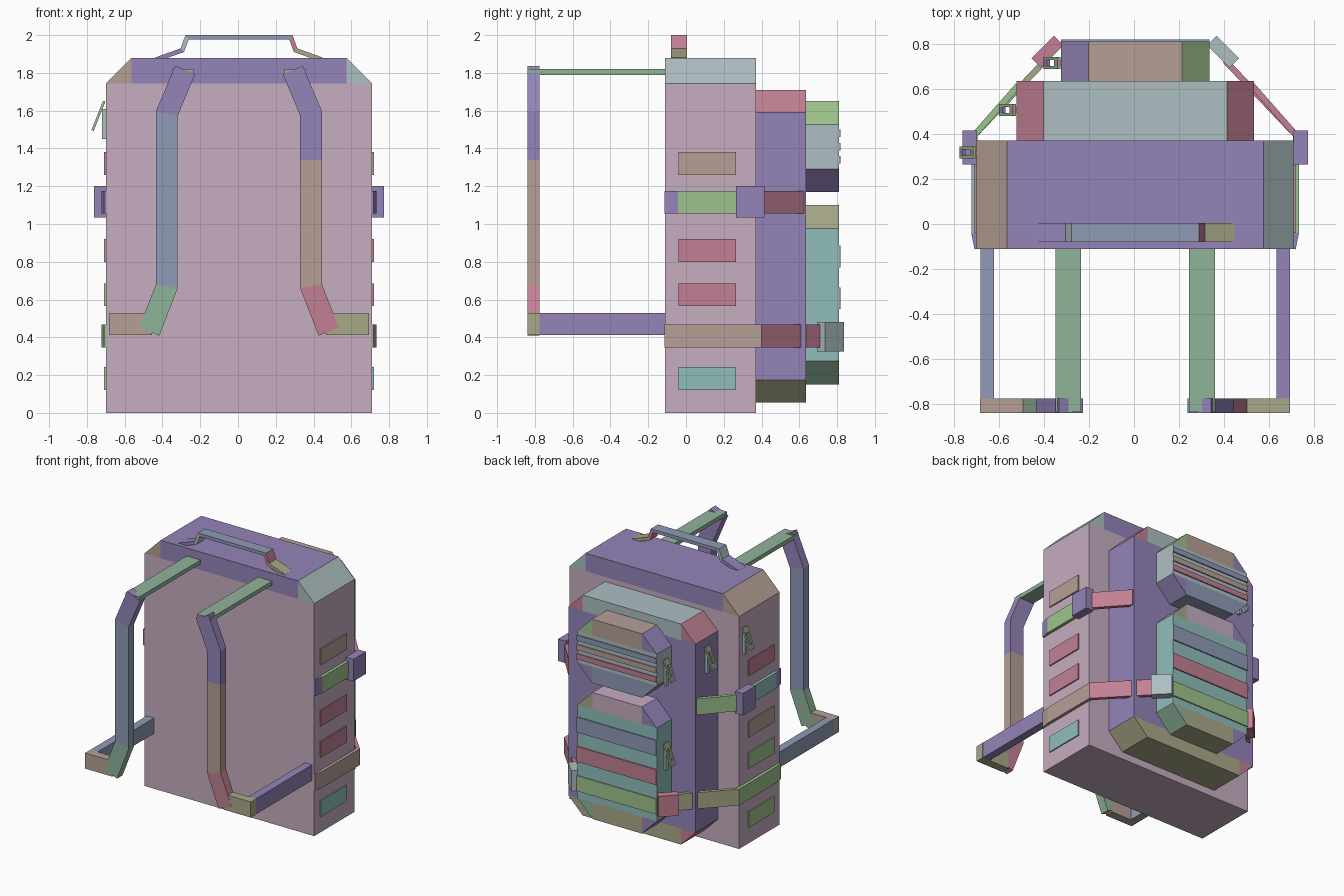
import bpy, bmesh
from mathutils import Vector

cube = bpy.data.objects.get("Cube")
if cube:
    bpy.data.objects.remove(cube, do_unlink=True)

# Palette
COLOURS = dict(mauve="c6adc0", purple="9484b8", pale="aebfc2", brown="b6a096",
               green="9fc48e", pink="c28093", olive="a9a98a", teal="90bebb",
               slate="909bb6", sea="90b49a")
MATS = {}
for label, code in COLOURS.items():
    srgb = [int(code[i:i + 2], 16) / 255 for i in (0, 2, 4)]
    col = [((c + 0.055) / 1.055) ** 2.4 for c in srgb] + [1]
    mat = bpy.data.materials.new(label)
    mat.use_nodes = True
    mat.diffuse_color = col
    bsdf = mat.node_tree.nodes["Principled BSDF"]
    bsdf.inputs["Base Color"].default_value = col
    bsdf.inputs["Roughness"].default_value = 0.8
    MATS[label] = mat

MID = 0.005  # the pack's centre line


def finish(name, bm, colour_of):
    """Turn a bmesh into an object, colouring each face by colour_of(face)."""
    bmesh.ops.recalc_face_normals(bm, faces=bm.faces)
    mesh = bpy.data.meshes.new(name)
    used = []
    for f in bm.faces:
        label = colour_of(f)
        if label not in used:
            used.append(label)
            mesh.materials.append(MATS[label])
        f.material_index = used.index(label)
    bm.to_mesh(mesh)
    bm.free()
    obj = bpy.data.objects.new(name, mesh)
    bpy.context.collection.objects.link(obj)
    return obj


def block(name, half, y, z, cut, grid, base_cut=True):
    """Chamfered compartment; grid holds colours by row (top first) and column."""
    (y0, y1), (z0, z1) = y, z
    low = cut if base_cut else 0
    pts = [(half, z0 + low), (half, z1 - cut), (half - cut, z1), (cut - half, z1),
           (-half, z1 - cut), (-half, z0 + low)]
    if base_cut:
        pts += [(cut - half, z0), (half - cut, z0)]
    bm = bmesh.new()
    face = bm.faces.new([bm.verts.new((MID + px, y0, pz)) for px, pz in pts])
    side = bmesh.ops.extrude_face_region(bm, geom=[face])["geom"]
    bmesh.ops.translate(bm, vec=(0, y1 - y0, 0),
                        verts=[v for v in side if isinstance(v, bmesh.types.BMVert)])
    planes = [((MID + s * (half - cut), 0, 0), (1, 0, 0)) for s in (-1, 1)]
    planes.append(((0, 0, z1 - cut), (0, 0, 1)))
    if base_cut:
        planes.append(((0, 0, z0 + cut), (0, 0, 1)))
    for co, no in planes:
        bmesh.ops.bisect_plane(bm, geom=bm.verts[:] + bm.edges[:] + bm.faces[:],
                               plane_co=co, plane_no=no)

    def rule(f):
        c = f.calc_center_median()
        dx = c.x - MID
        column = 0 if dx < cut - half else 2 if dx > half - cut else 1
        row = 0 if c.z > z1 - cut else 2 if c.z < z0 + low else 1
        return grid[row][column]
    return finish(name, bm, rule)


def ribbon(name, path, thick, lo, hi, colours, up="z"):
    """Mitred strap along a 2D path: (x, y) raised in z, or (x, z) run along y."""
    path = [Vector(p) for p in path]
    dirs = [(b - a).normalized() for a, b in zip(path, path[1:])]
    bm = bmesh.new()
    rings = []
    for i, p in enumerate(path):
        a, b = dirs[max(i - 1, 0)], dirs[min(i, len(dirs) - 1)]
        na, nb = Vector((-a.y, a.x)), Vector((-b.y, b.x))
        n = (na + nb).normalized()
        n *= thick / 2 / n.dot(na)
        ring = []
        for q, h in ((p + n, lo), (p + n, hi), (p - n, hi), (p - n, lo)):
            ring.append(bm.verts.new((q.x, q.y, h) if up == "z" else (q.x, h, q.y)))
        rings.append(ring)
    tint = {}
    last = len(rings) - 2
    for i in range(last + 1):
        a, b = rings[i], rings[i + 1]
        faces = [bm.faces.new((a[k], a[(k + 1) % 4], b[(k + 1) % 4], b[k])) for k in range(4)]
        if i == 0:
            faces.append(bm.faces.new(a))
        if i == last:
            faces.append(bm.faces.new(b))
        for f in faces:
            tint[f] = colours[min(i, len(colours) - 1)]
    return finish(name, bm, lambda f: tint[f])


def mirrored(s, pts):
    return [(MID + s * px, q) for px, q in pts]


# Compartments
block("main_compartment", 0.705, (-0.11, 0.37), (0, 1.88), 0.135,
      [("brown", "purple", "pale"), ("mauve",) * 3], base_cut=False)
block("middle_compartment", 0.528, (0.37, 0.635), (0.055, 1.71), 0.12,
      [("pink", "pale", "pink"), ("purple",) * 3, ("pink", "olive", "olive")])
block("upper_pocket", 0.33, (0.635, 0.81), (1.17, 1.65), 0.122,
      [("purple", "brown", "green"), ("pale",) * 3, ("slate", "slate", "purple")])
block("lower_pocket", 0.33, (0.635, 0.81), (0.15, 1.1), 0.125,
      [("purple", "mauve", "olive"), ("teal",) * 3, ("purple", "olive", "sea")])

# Raised bands on the two rear pockets
BANDS = [(0.77, 0.885, "slate"), (0.55, 0.665, "pink"), (0.33, 0.445, "green"),
         (1.32, 1.36, "pink"), (1.39, 1.43, "brown"), (1.46, 1.5, "slate")]
for i, (z0, z1, label) in enumerate(BANDS):
    ribbon(f"pocket_band_{i + 1}", mirrored(1, [(-0.33, 0.812), (0.33, 0.812)]),
           0.014, z0, z1, [label])

# Carry handle
ribbon("carry_handle",
       mirrored(1, [(-0.44, 1.87), (-0.3, 1.92), (-0.275, 1.988), (0.275, 1.988),
                    (0.3, 1.92), (0.44, 1.87)]),
       0.024, -0.08, 0.005, ["purple", "pale", "slate", "pink", "olive"], up="y")

SIDES = {
    "left": dict(s=1, web=["purple", "purple", "brown", "pink"], foot="olive", bar="purple",
                 patches=["teal", "pink", "pink", "brown"],
                 upper=["purple", "green", "pink"], lower=["brown", "brown", "pink"],
                 clip="pale"),
    "right": dict(s=-1, web=["purple", "slate", "slate", "sea"], foot="brown", bar="slate",
                  patches=["green", "green", "brown", "pink"],
                  upper=["purple", "teal", "green"], lower=["green", "green", "olive"],
                  clip="pink"),
}
for side, d in SIDES.items():
    s = d["s"]
    # Shoulder strap: top run, hanging web, foot and return bar
    ribbon(f"{side}_strap_top", mirrored(s, [(0.297, -0.835), (0.297, -0.11)]),
           0.115, 1.79, 1.82, ["sea"])
    ribbon(f"{side}_strap_web",
           mirrored(s, [(0.285, 1.815), (0.382, 1.585), (0.382, 1.34), (0.382, 0.67),
                        (0.475, 0.43)]),
           0.115, -0.84, -0.775, d["web"], up="y")
    ribbon(f"{side}_strap_foot", mirrored(s, [(0.46, -0.807), (0.688, -0.807)]),
           0.064, 0.413, 0.53, [d["foot"]])
    ribbon(f"{side}_strap_return", mirrored(s, [(0.657, -0.775), (0.657, -0.11)]),
           0.06, 0.413, 0.53, [d["bar"]])

    # Side patches
    for i, (z, label) in enumerate(zip((0.182, 0.625, 0.86, 1.32), d["patches"])):
        ribbon(f"{side}_patch_{i + 1}", mirrored(s, [(0.705, -0.04), (0.705, 0.265)]),
               0.018, z - 0.06, z + 0.06, [label])

    # Compression straps and their buckles
    start = [(0.7, -0.11), (0.714, -0.04), (0.714, 0.395)]
    ribbon(f"{side}_upper_compression_strap", mirrored(s, start + [(0.52, 0.615)]),
           0.027, 1.055, 1.175, d["upper"])
    ribbon(f"{side}_lower_compression_strap", mirrored(s, start + [(0.4, 0.725)]),
           0.027, 0.345, 0.467, d["lower"])
    ribbon(f"{side}_upper_buckle", mirrored(s, [(0.735, 0.265), (0.735, 0.415)]),
           0.065, 1.035, 1.2, ["purple"])
    ribbon(f"{side}_lower_buckle", mirrored(s, [(0.44, 0.715), (0.34, 0.815)]),
           0.06, 0.325, 0.48, [d["clip"]])

# Zip pulls on the right-hand walls: slider, two rails and two cross bars
PULLS = {"main": (0.705, 0.317, 1.65), "middle": (0.528, 0.507, 1.53),
         "upper_pocket": (0.33, 0.715, 1.46), "lower_pocket": (0.33, 0.715, 0.83)}
for part, (wall, y, top) in PULLS.items():
    ribbon(f"{part}_zip_slider",
           mirrored(-1, [(wall + 0.01, top - 0.04), (wall + 0.01, top - 0.2)]),
           0.02, y - 0.012, y + 0.012, ["pale"], up="y")
    head, tail = (wall + 0.008, top), (wall + 0.07, top - 0.155)
    for dy in (-0.02, 0.02):
        ribbon(f"{part}_zip_rail", mirrored(-1, [head, tail]), 0.013,
               y + dy - 0.007, y + dy + 0.007, ["green"], up="y")
    for t, label in ((0.1, "brown"), (0.85, "purple")):
        a, b = (Vector(head).lerp(Vector(tail), k) for k in (t - 0.1, t + 0.15))
        ribbon(f"{part}_zip_crossbar", mirrored(-1, [a, b]), 0.013,
               y - 0.02, y + 0.02, [label], up="y")
